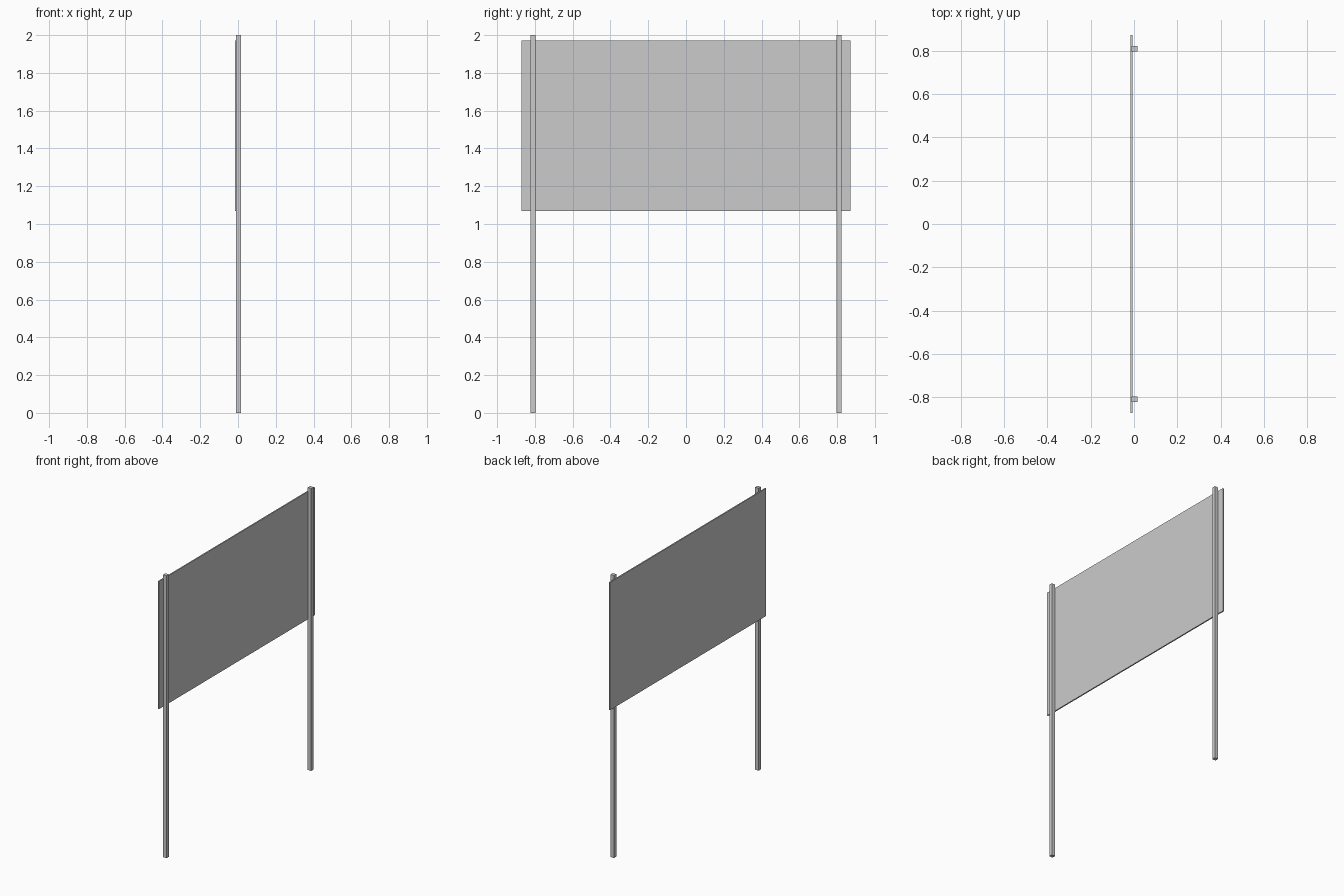
import bpy

if "Cube" in bpy.data.objects:
    bpy.data.objects.remove(bpy.data.objects["Cube"])


def box(name, lo, hi):
    """Axis-aligned box between two corners."""
    bpy.ops.mesh.primitive_cube_add(size=1, location=[(a + b) / 2 for a, b in zip(lo, hi)])
    ob = bpy.context.object
    ob.name = name
    ob.scale = [b - a for a, b in zip(lo, hi)]
    bpy.ops.object.transform_apply(location=False, rotation=False, scale=True)
    return ob


POST_Y = 0.809      # distance of each post from the centre
HALF = 0.013        # half width of a post

# Two upright square posts
for side, label in ((-1, "near"), (1, "far")):
    y = side * POST_Y
    box(f"{label}_post", (-0.011, y - HALF, 0), (0.016, y + HALF, 2.0))

# Thin sign panel fixed against the -x faces of the posts
box("sign_panel", (-0.017, -0.872, 1.068), (-0.008, 0.872, 1.972))
